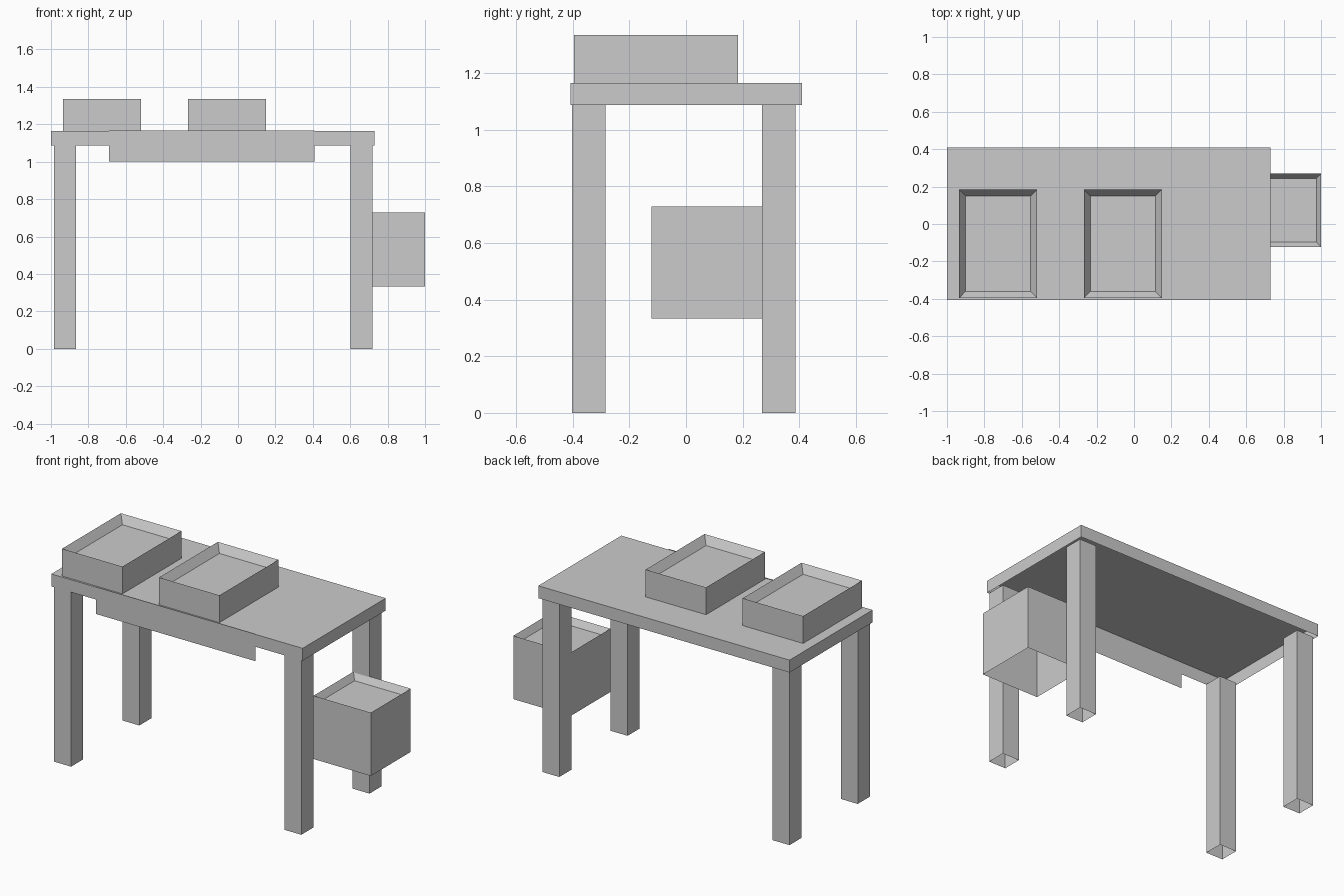
import bpy, bmesh

if "Cube" in bpy.data.objects:
    bpy.data.objects.remove(bpy.data.objects["Cube"])


def make_object(name, bm):
    mesh = bpy.data.meshes.new(name)
    bm.normal_update()
    bm.to_mesh(mesh)
    bm.free()
    ob = bpy.data.objects.new(name, mesh)
    bpy.context.collection.objects.link(ob)
    return ob


def open_box(x, y, z, open_top=False):
    """Box from (min, max) ranges on each axis, with no bottom face."""
    bm = bmesh.new()
    bmesh.ops.create_cube(bm, size=1)
    for v in bm.verts:
        v.co = [r[0] if c < 0 else r[1] for c, r in zip(v.co, (x, y, z))]
    bm.normal_update()
    gone = [f for f in bm.faces
            if f.normal.z < -0.9 or (open_top and f.normal.z > 0.9)]
    bmesh.ops.delete(bm, geom=gone, context='FACES_ONLY')
    return bm


def tray(name, x, y, z, inset, depth):
    """Box whose top is a recess with sloping sides and a sharp rim."""
    bm = open_box(x, y, z)
    top = [f for f in bm.faces if f.normal.z > 0.9]
    bmesh.ops.inset_region(bm, faces=top, thickness=inset)
    for v in top[0].verts:
        v.co.z -= depth
    return make_object(name, bm)


# Tabletop, open underneath
make_object("tabletop", open_box((-1, 0.73), (-0.407, 0.41), (1.088, 1.165)))

# Thin front panel
bm = bmesh.new()
bm.faces.new([bm.verts.new(p) for p in (
    (-0.69, -0.41, 1.0), (0.409, -0.41, 1.0),
    (0.409, -0.41, 1.168), (-0.69, -0.41, 1.168))])
make_object("front_panel", bm)

# Four hollow square legs
for side, x in (("left", -0.983), ("right", 0.602)):
    for end, y in (("front", -0.403), ("back", 0.268)):
        make_object(f"{end}_{side}_leg", open_box(
            (x, x + 0.116), (y, y + 0.118), (0, 1.088), open_top=True))

# Two trays on top
for side, x in (("left", -0.935), ("right", -0.267)):
    tray(f"{side}_tray", (x, x + 0.416), (-0.395, 0.184), (1.165, 1.335), 0.048, 0.05)

# Side bin fixed to the back right leg
tray("side_bin", (0.606, 1.0), (-0.122, 0.27), (0.334, 0.728), 0.036, 0.04)
